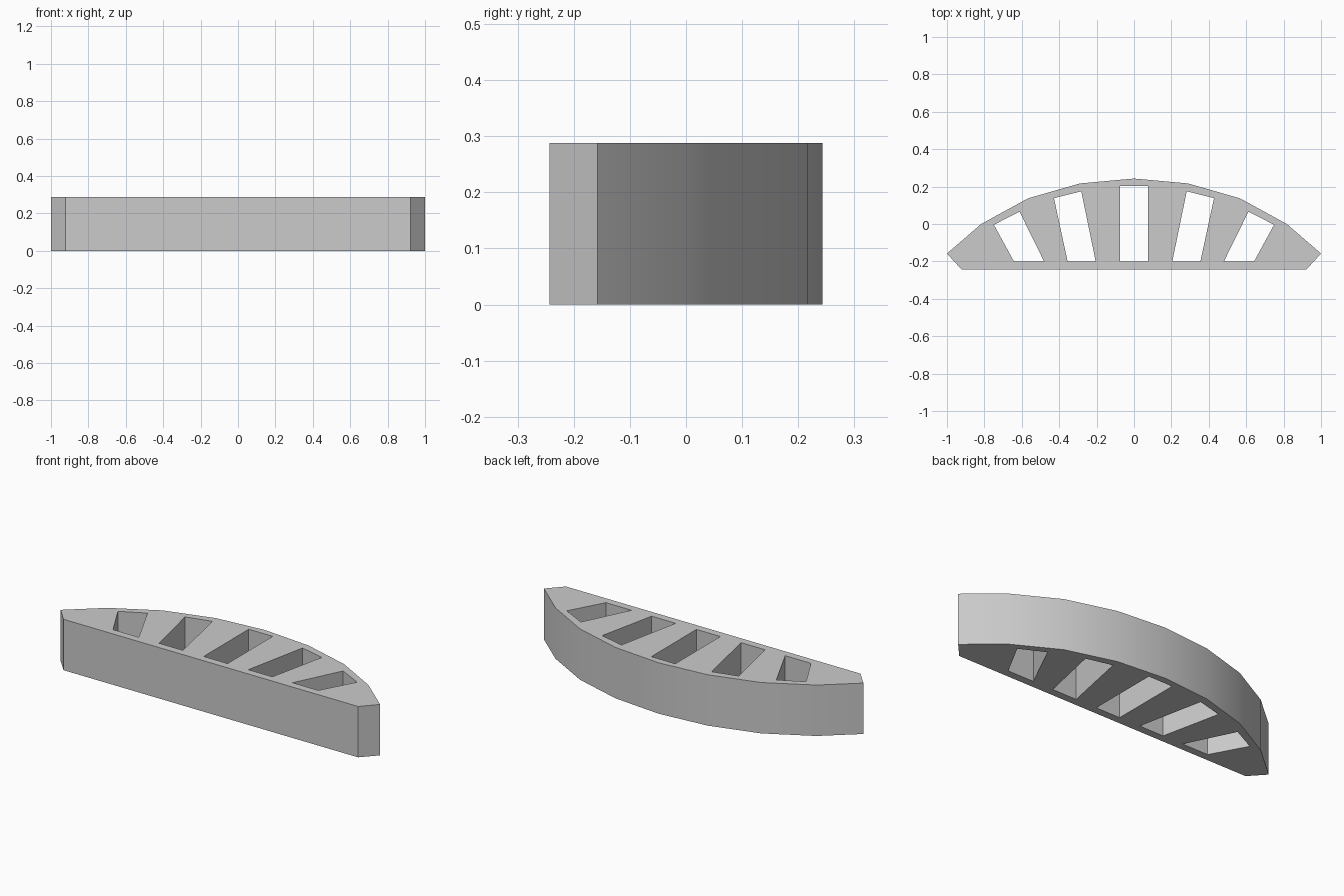
import bpy, bmesh, math

if "Cube" in bpy.data.objects:
    bpy.data.objects.remove(bpy.data.objects["Cube"], do_unlink=True)

HEIGHT = 0.288

grey = bpy.data.materials.new("plain grey")
grey.use_nodes = True
colour = (0.6, 0.6, 0.6, 1)
grey.diffuse_color = colour
grey.node_tree.nodes["Principled BSDF"].inputs["Base Color"].default_value = colour


def mirrored(points):
    return [(-x, y) for x, y in points]


# Right half of the bow-shaped outline, from the crown down to the flat front
half = [(0, 0.243), (0.289, 0.217), (0.567, 0.137), (0.817, 0.0),
        (1, -0.158), (0.922, -0.243)]
outline = half + mirrored(half[1:])[::-1]

# Slots that fan out from the centre
middle_slot = [(-0.075, -0.2), (0.075, -0.2), (0.075, 0.203), (-0.075, 0.203)]
inner_slot = [(0.205, -0.2), (0.355, -0.2), (0.428, 0.138), (0.282, 0.175)]
outer_slot = [(0.481, -0.2), (0.642, -0.2), (0.749, -0.004), (0.612, 0.066)]
slots = [middle_slot, inner_slot, outer_slot,
         mirrored(inner_slot), mirrored(outer_slot)]

# Fill the outline around the slots, then raise it into a solid
bm = bmesh.new()
edges = []
for loop in [outline] + slots:
    verts = [bm.verts.new((x, y, 0)) for x, y in loop]
    edges += [bm.edges.new((a, b)) for a, b in zip(verts, verts[1:] + verts[:1])]
bmesh.ops.triangle_fill(bm, edges=edges, use_beauty=True, use_dissolve=False,
                        normal=(0, 0, 1))
raised = bmesh.ops.extrude_face_region(bm, geom=bm.faces[:], use_keep_orig=True)
top = [v for v in raised["geom"] if isinstance(v, bmesh.types.BMVert)]
bmesh.ops.translate(bm, verts=top, vec=(0, 0, HEIGHT))
bmesh.ops.recalc_face_normals(bm, faces=bm.faces[:])

mesh = bpy.data.meshes.new("slotted_arch")
bm.to_mesh(mesh)
bm.free()
mesh.materials.append(grey)
arch = bpy.data.objects.new("slotted_arch", mesh)
bpy.context.collection.objects.link(arch)

# Smooth the curved back, keep the corners crisp
bpy.ops.object.select_all(action="DESELECT")
arch.select_set(True)
bpy.context.view_layer.objects.active = arch
bpy.ops.object.shade_smooth_by_angle(angle=math.radians(30))
